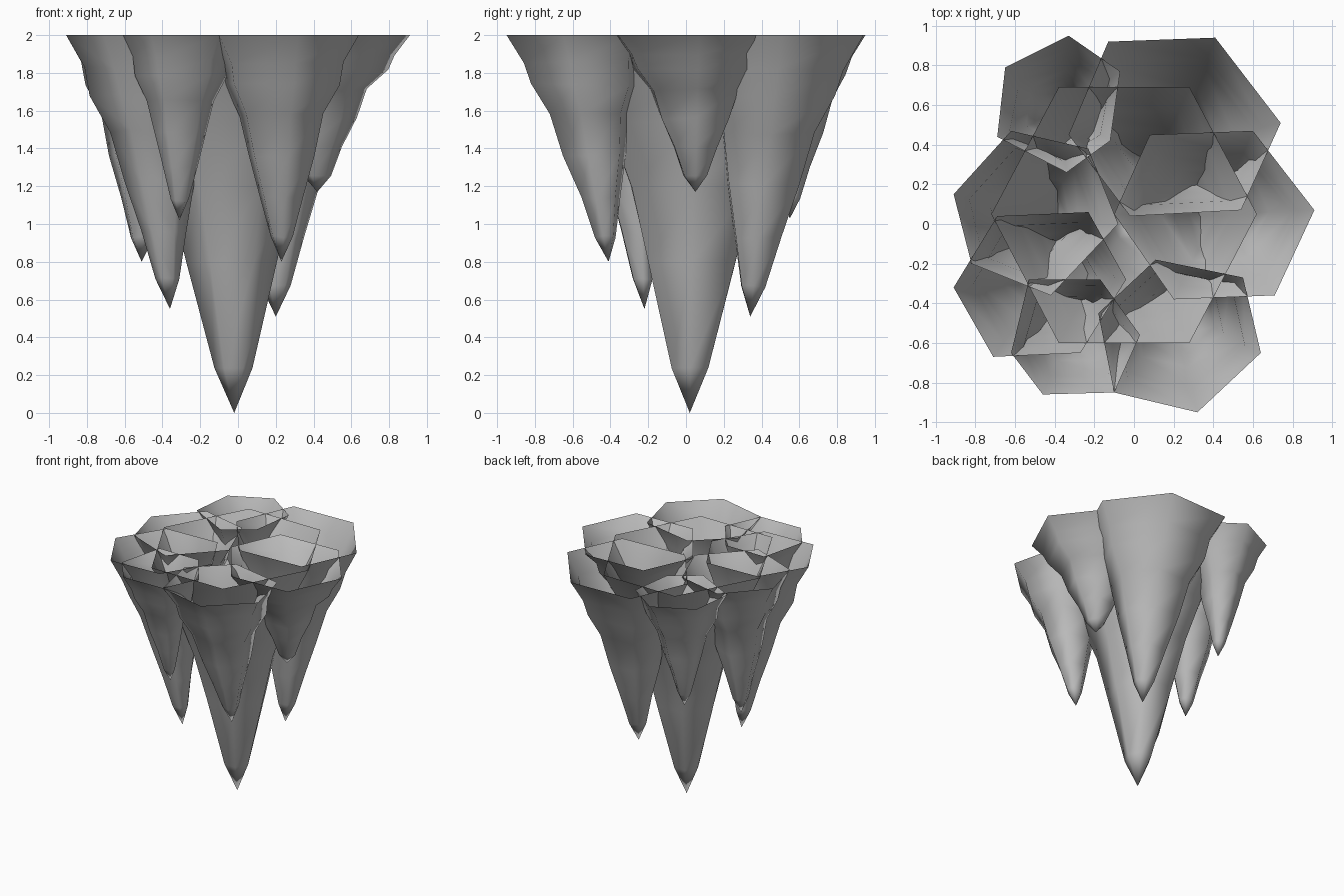
import bpy, bmesh, random
from mathutils import Vector

if "Cube" in bpy.data.objects:
    bpy.data.objects.remove(bpy.data.objects["Cube"])

random.seed(4)
TOP = 2.0

stone = bpy.data.materials.new("grey stone")
stone.diffuse_color = (0.5, 0.5, 0.5, 1)
stone.use_nodes = True
stone.node_tree.nodes["Principled BSDF"].inputs["Base Color"].default_value = stone.diffuse_color

# (fraction of the length above the tip, fraction of the top outline size)
KNOBBLY = [(1, 1), (.88, .82), (.78, .75), (.65, .55), (.47, .43), (.28, .27), (.11, .145)]
STRAIGHT = [(1, 1), (.88, .82), (.77, .69), (.6, .50), (.4, .355), (.12, .15)]


def stalactite(name, tip, outline, profile, jitter):
    """Open-topped six-sided spike hanging from its outline down to its tip."""
    tip = Vector(tip)
    corners = [Vector((x, y, TOP)) for x, y in outline]
    centre = sum(corners, Vector()) / len(corners)
    bm = bmesh.new()
    rings = []
    for f, size in profile:
        c = tip.lerp(centre, f)
        ring = []
        for p in corners:
            k = 1 if f == 1 else 1 + random.uniform(-jitter, jitter)
            v = c + (p - centre) * size * k
            if f < 1:
                v.z += random.uniform(-jitter, jitter) * 0.3
            ring.append(bm.verts.new(v))
        rings.append(ring)
    end = bm.verts.new(tip)
    n = len(corners)
    for a, b in zip(rings, rings[1:]):
        for i in range(n):
            j = (i + 1) % n
            bm.faces.new((a[i], a[j], b[j], b[i]))
    for i in range(n):
        bm.faces.new((rings[-1][i], rings[-1][(i + 1) % n], end))
    # make every wall face outwards
    bm.normal_update()
    bm.faces.ensure_lookup_table()
    f0 = bm.faces[0]
    if f0.normal.dot(f0.calc_center_median() - centre) < 0:
        bmesh.ops.reverse_faces(bm, faces=bm.faces)
    for f in bm.faces:
        f.smooth = True
    mesh = bpy.data.meshes.new(name)
    bm.to_mesh(mesh)
    bm.free()
    mesh.materials.append(stone)
    bpy.context.collection.objects.link(bpy.data.objects.new(name, mesh))


# large middle spike
stalactite("centre_spike", (-.02, .02, 0),
           [(-.38, .69), (.28, .69), (.62, .05), (.28, -.60), (-.38, -.60), (-.72, .05)],
           STRAIGHT, 0.02)

# ring of smaller spikes around it
SMALL = {
    "back_left_spike": ((-.37, .55, 1.03),
        [(-.65, .79), (-.33, .95), (-.07, .77), (-.12, .42), (-.34, .26), (-.69, .44)]),
    "back_right_spike": ((.20, .34, .51),
        [(-.13, .92), (.41, .94), (.74, .51), (.54, .07), (-.02, .04), (-.33, .45)]),
    "right_spike": ((.42, .05, 1.17),
        [(.60, .47), (.91, .07), (.71, -.36), (.20, -.38), (-.10, .05), (.08, .45)]),
    "front_right_spike": ((.23, -.41, .80),
        [(.11, -.18), (.55, -.27), (.64, -.65), (.32, -.95), (-.10, -.85), (-.18, -.45)]),
    "front_left_spike": ((-.31, -.45, 1.02),
        [(-.53, -.28), (-.17, -.28), (.03, -.56), (-.10, -.85), (-.46, -.86), (-.62, -.65)]),
    "left_front_spike": ((-.36, -.22, .55),
        [(-.91, -.32), (-.71, -.67), (-.27, -.65), (-.04, -.28), (-.23, .06), (-.69, .04)]),
    "left_back_spike": ((-.51, .0, .80),
        [(-.91, .15), (-.62, .47), (-.23, .38), (-.08, 0), (-.42, -.36), (-.82, -.20)]),
}
for name, (tip, outline) in SMALL.items():
    stalactite(name, tip, outline, KNOBBLY, 0.03)
